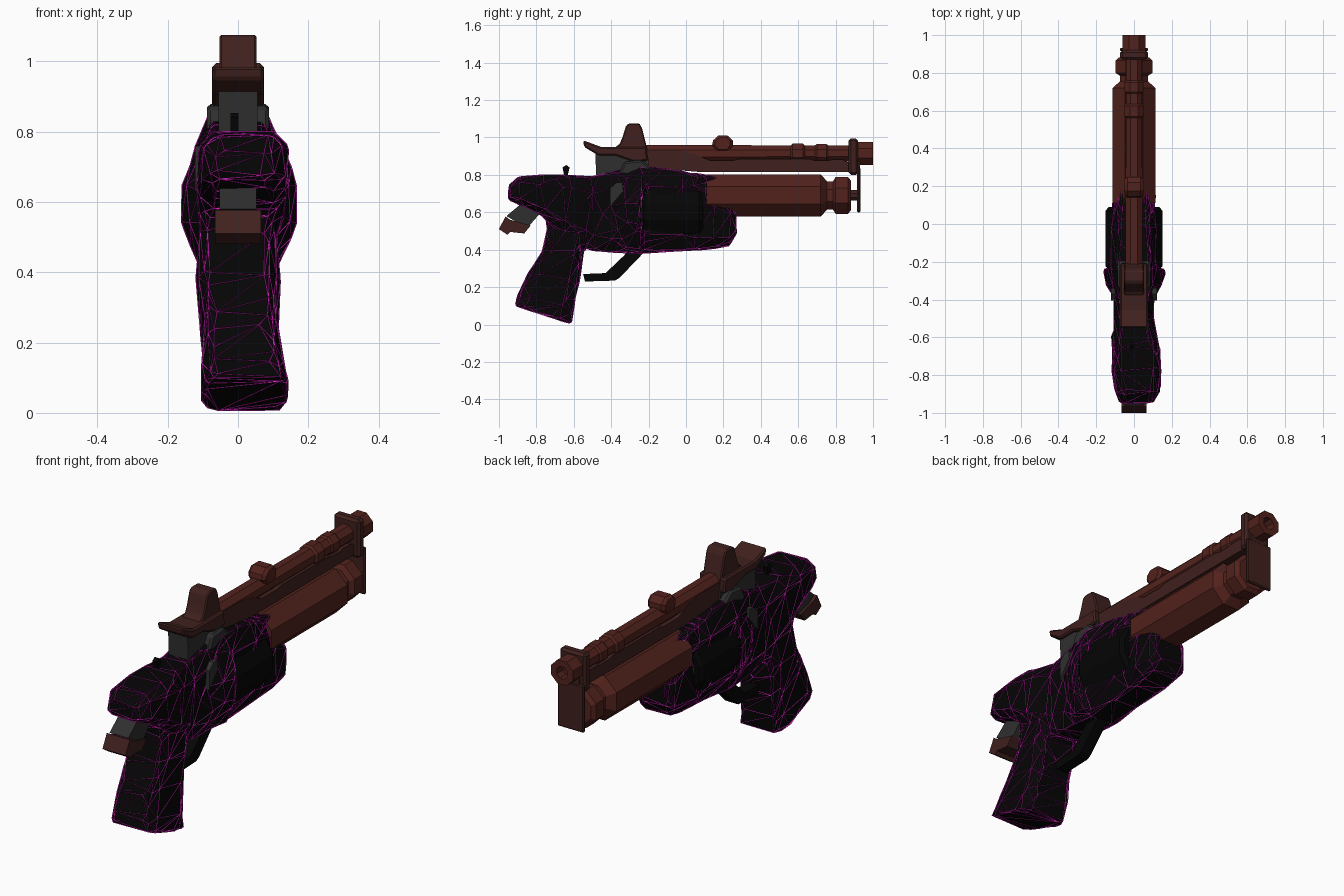
import bpy, bmesh, math, random

if "Cube" in bpy.data.objects:
    bpy.data.objects.remove(bpy.data.objects["Cube"])
random.seed(4)


def material(name, r, g, b):
    m = bpy.data.materials.new(name)
    m.diffuse_color = (r, g, b, 1)
    m.use_nodes = True
    m.node_tree.nodes["Principled BSDF"].inputs["Base Color"].default_value = m.diffuse_color
    return m


RED = material("red_brown", 0.085, 0.016, 0.012)
BROWN = material("dark_brown", 0.05, 0.015, 0.013)
BLACK = material("black", 0.0015, 0.0015, 0.0015)
STEEL = material("dark_grey", 0.028, 0.028, 0.028)
PINK = material("magenta", 0.85, 0.02, 0.65)


def make(name, bm, mat, bevel=0):
    bmesh.ops.recalc_face_normals(bm, faces=bm.faces)
    me = bpy.data.meshes.new(name)
    bm.to_mesh(me)
    bm.free()
    me.materials.append(mat)
    ob = bpy.data.objects.new(name, me)
    bpy.context.collection.objects.link(ob)
    if bevel:
        b = ob.modifiers.new("bevel", 'BEVEL')
        b.width, b.segments, b.limit_method = bevel, 1, 'ANGLE'
    return ob


def bridge(bm, rings):
    """Skin a list of equal point rings and cap both ends."""
    vs = [[bm.verts.new(p) for p in r] for r in rings]
    n = len(vs[0])
    for a, b in zip(vs, vs[1:]):
        for i in range(n):
            j = (i + 1) % n
            bm.faces.new((a[i], a[j], b[j], b[i]))
    bm.faces.new(vs[0][::-1])
    bm.faces.new(vs[-1])


def prism(name, pts, w, mat, bevel=0, cx=0):
    """Side profile (y, z) extruded to half width w."""
    bm = bmesh.new()
    bridge(bm, [[(cx + s * w, y, z) for y, z in pts] for s in (-1, 1)])
    return make(name, bm, mat, bevel)


def box(name, y0, y1, z0, z1, w, mat, bevel=0):
    return prism(name, [(y0, z0), (y1, z0), (y1, z1), (y0, z1)], w, mat, bevel)


def lathe(name, prof, zc, mat, n=8):
    """Profile (y, radius) turned about the y axis, flat side up."""
    bm = bmesh.new()
    k = 1 / math.cos(math.pi / n)
    angs = [2 * math.pi * (i + 0.5) / n for i in range(n)]
    bridge(bm, [[(r * k * math.cos(a), y, zc + r * k * math.sin(a)) for a in angs]
                for y, r in prof])
    return make(name, bm, mat)


def loft(bm, sections, corner=.68, hip=.2):
    """Octagonal sections between two side-view points: (y0, z0, y1, z1, half width, x centre)."""
    rings = []
    c = corner
    for y0, z0, y1, z1, w, cx in sections:
        ring = []
        for t, s in ((0, c), (hip, 1), (1 - hip, 1), (1, c), (1, -c), (1 - hip, -1), (hip, -1), (0, -c)):
            ring.append((cx + s * w + random.uniform(-.008, .008),
                         y0 + (y1 - y0) * t + random.uniform(-.007, .007), z0 + (z1 - z0) * t))
        rings.append(ring)
    bridge(bm, rings)


# Faceted frame and grip, fused into one irregular low-poly shell
bm = bmesh.new()
frame = [(-.945, .665, .745, .085, .015), (-.89, .64, .79, .115, .015), (-.77, .585, .80, .125, .012),
         (-.65, .48, .80, .122, .012), (-.5, .395, .79, .10, 0), (-.37, .385, .825, .105, 0),
         (-.24, .38, .85, .115, 0), (-.02, .395, .82, .112, 0), (.11, .40, .785, .11, 0)]
loft(bm, [(y, a, y, b, w, c) for y, a, b, w, c in frame])
# recoil shield behind the drum
loft(bm, [(y, a, y, b, w, 0) for y, a, b, w in
          [(-.42, .44, .74, .09), (-.32, .41, .78, .14), (-.235, .40, .79, .168)]], .66, .36)
# front of the frame below and above the tube
loft(bm, [(y, a, y, b, w, 0) for y, a, b, w in
          [(.05, .40, .70, .11), (.15, .405, .69, .11), (.235, .42, .64, .105), (.265, .48, .62, .09)]])
loft(bm, [(y, a, y, b, w, 0) for y, a, b, w in [(.05, .73, .81, .10), (.2, .765, .785, .06)]])
# grip
loft(bm, [(-.92, .10, -.618, .003, .118, .02), (-.90, .15, -.60, .09, .116, .015),
          (-.835, .28, -.575, .23, .106, .005), (-.765, .39, -.555, .38, .114, 0),
          (-.735, .52, -.53, .50, .11, 0), (-.78, .66, -.50, .66, .11, 0)], .85)
body = make("frame_and_grip", bm, BLACK)
r = body.modifiers.new("fuse", 'REMESH')
r.mode, r.voxel_size = 'VOXEL', 0.017
d = body.modifiers.new("facets", 'DECIMATE')
d.ratio, d.use_collapse_triangulate = 0.045, True

# Thin magenta lines along every facet edge
lines = body.copy()
lines.data = body.data.copy()
lines.name = "frame_edge_lines"
lines.data.materials[0] = PINK
bpy.context.collection.objects.link(lines)
w = lines.modifiers.new("lines", 'WIREFRAME')
w.thickness, w.offset, w.use_even_offset = 0.005, 0, False

# Small catch on top of the frame
prism("top_catch", [(-.65, .79), (-.635, .79), (-.622, .84), (-.64, .853), (-.66, .84)], .012, BLACK, cx=-.01)

# Revolving chamber drum
lathe("drum", [(-.24, .135), (-.225, .15), (.07, .15), (.09, .135)], .60, BLACK, 12)

# Trigger
prism("trigger", [(-.55, .27), (-.54, .23), (-.38, .235), (-.355, .25), (-.235, .375), (-.25, .40),
                  (-.31, .40), (-.33, .37), (-.43, .275)], .03, BLACK)

# Hammer with brown spur
prism("hammer_arm", [(-.96, .58), (-.84, .68), (-.74, .64), (-.85, .515)], .053, STEEL)
prism("hammer_spur", [(-1, .51), (-.965, .578), (-.94, .56), (-.83, .53), (-.865, .487),
                      (-.94, .495), (-.955, .48)], .065, BROWN)

# Upper barrel, muzzle and stepped collars
lathe("barrel", [(-.22, .045), (.56, .043), (.57, .053), (.625, .053), (.635, .043), (.69, .043),
                 (.70, .05), (.75, .05), (.76, .043), (.88, .043)], .915, RED)
lathe("muzzle", [(.90, .05), (.92, .061), (1, .061), (1, .03), (.95, .03)], .915, RED)
bm = bmesh.new()
ring = [(.14, .96), (.145, .985), (.175, 1.012), (.22, 1.012), (.25, .985), (.25, .955), (.225, .925), (.165, .925)]
bridge(bm, [[(x, .196 + (y - .196) * s, .965 + (z - .965) * s) for y, z in ring]
            for x, s in ((-.05, .75), (-.035, 1), (.035, 1), (.05, .75))])
make("barrel_knob", bm, RED)

# Rail beneath the barrel
prism("barrel_rail", [(-.22, .84), (.08, .815), (.93, .815), (.93, .87), (.86, .87), (.84, .882), (.78, .882),
                      (.76, .876), (.69, .876), (.66, .885), (.28, .885), (.25, .876), (.13, .876),
                      (.05, .91), (-.05, .93), (-.22, .93)], .046, BROWN)

# Fat lower tube with neck and cap
lathe("lower_tube", [(.11, .113), (.72, .113), (.755, .075), (.785, .075), (.80, .098),
                     (.865, .098), (.882, .08)], .69, RED)

# Front bracket joining both tubes
box("front_block", .87, .92, .80, .995, .074, BROWN, .012)
box("front_plate", .915, .933, .60, .84, .074, BROWN, .006)
lathe("plate_pin", [(.87, .028), (.92, .028)], .69, BROWN)

# Rear sight and its post
prism("rear_sight", [(-.55, .985), (-.455, .95), (-.21, .95), (-.205, .875), (-.28, .87), (-.38, .905),
                     (-.47, .905), (-.545, .95)], .073, BROWN, .008)
prism("sight_post", [(-.39, .94), (-.355, .965), (-.34, 1.0), (-.32, 1.065), (-.30, 1.076), (-.25, 1.076),
                     (-.235, 1.05), (-.205, .93)], .053, BROWN, .006)

# Grey mount under the sight, with side lugs
prism("sight_mount", [(-.485, .92), (-.48, .79), (-.2, .79), (-.2, .89), (-.3, .92)], .055, STEEL)
prism("mount_cheeks", [(-.36, .80), (-.33, .87), (-.24, .88), (-.19, .84), (-.19, .80)], .088, STEEL, .01)
for s, side in ((1, "right"), (-1, "left")):
    prism("mount_lug_" + side, [(-.405, .63), (-.335, .715), (-.34, .76), (-.37, .76), (-.405, .73)],
          .02, STEEL, cx=s * .102)
